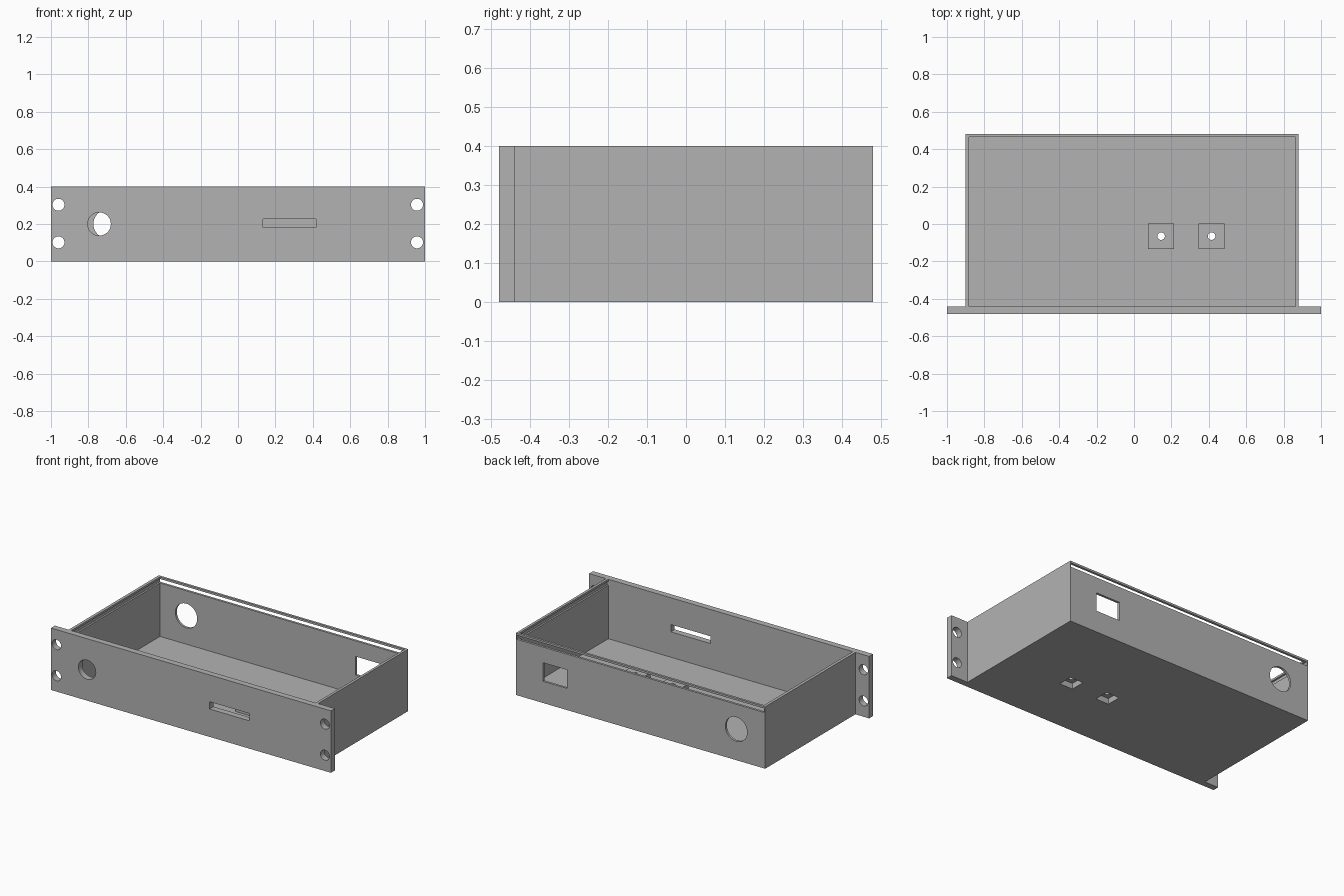
import bpy
import bmesh
from mathutils import Matrix, Vector

default = bpy.data.objects.get("Cube")
if default:
    bpy.data.objects.remove(default, do_unlink=True)

# One plain grey for the whole chassis
grey = bpy.data.materials.new("chassis_grey")
grey.use_nodes = True
GREY = (0.45, 0.45, 0.45, 1)
grey.diffuse_color = GREY
grey.node_tree.nodes["Principled BSDF"].inputs["Base Color"].default_value = GREY


def add_object(name, bm):
    mesh = bpy.data.meshes.new(name)
    bm.to_mesh(mesh)
    bm.free()
    mesh.materials.append(grey)
    obj = bpy.data.objects.new(name, mesh)
    bpy.context.collection.objects.link(obj)
    return obj


def box(name, x, y, z):
    """Box from (min, max) ranges along each axis."""
    lo, hi = Vector((x[0], y[0], z[0])), Vector((x[1], y[1], z[1]))
    bm = bmesh.new()
    place = Matrix.Translation((lo + hi) / 2) @ Matrix.Diagonal((*(hi - lo), 1))
    bmesh.ops.create_cube(bm, size=1, matrix=place)
    return add_object(name, bm)


def rod(name, centre, radius, length, axis):
    """Round cutter along y or z."""
    turn = Matrix.Rotation(1.5707963, 4, "X") if axis == "y" else Matrix()
    bm = bmesh.new()
    bmesh.ops.create_cone(bm, cap_ends=True, segments=48, radius1=radius,
                          radius2=radius, depth=length,
                          matrix=Matrix.Translation(centre) @ turn)
    return add_object(name, bm)


def cut(target, cutters):
    """Subtract the cutters, bake the result and remove them."""
    for c in cutters:
        c.hide_render = True
        mod = target.modifiers.new(c.name, "BOOLEAN")
        mod.operation = "DIFFERENCE"
        mod.solver = "EXACT"
        mod.object = c
    graph = bpy.context.evaluated_depsgraph_get()
    baked = bpy.data.meshes.new_from_object(target.evaluated_get(graph))
    target.modifiers.clear()
    target.data = baked
    for c in cutters:
        bpy.data.objects.remove(c, do_unlink=True)


# Main dimensions
LEFT, RIGHT = 0.88, -0.902
IN_LEFT, IN_RIGHT = 0.863, -0.883
FRONT, SEAM, BACK, IN_BACK = -0.48, -0.44, 0.48, 0.465
HEIGHT, FLOOR = 0.4, 0.016
PAD_TOP, POCKET_TOP, PAD_Y = 0.053, 0.037, -0.065
PADS = (0.145, 0.415)
GROOVE = 0.011


def pocket(x):
    return box("pocket_cutter", (x - 0.047, x + 0.047),
               (PAD_Y - 0.047, PAD_Y + 0.047), (-0.05, POCKET_TOP))


# Front panel with mounting holes, round opening and slot
panel = box("front_panel", (-1, 1), (FRONT, SEAM), (0, HEIGHT))
mid_y = (FRONT + SEAM) / 2
holes = [rod("mount_hole_cutter", (x, mid_y, z), 0.032, 0.2, "y")
         for x in (-0.96, 0.957) for z in (0.102, 0.303)]
holes.append(rod("round_opening_cutter", (-0.742, mid_y, 0.2), 0.062, 0.2, "y"))
holes.append(box("slot_cutter", (0.133, 0.417), (-0.6, -0.3), (0.18, 0.227)))
cut(panel, holes)

# Open tray: cavity, lid groove, rear openings and floor pockets
tray = box("tray", (RIGHT, LEFT), (SEAM, BACK), (0, HEIGHT))
tray_cutters = [
    box("cavity_cutter", (IN_RIGHT, IN_LEFT), (-0.6, IN_BACK), (FLOOR, 0.6)),
    box("lid_groove_cutter", (IN_RIGHT - GROOVE, IN_LEFT + GROOVE),
        (-0.7, 0.6), (0.361, 0.387)),
    rod("rear_round_cutter", (-0.695, IN_BACK, 0.2), 0.078, 0.2, "y"),
    box("rear_socket_cutter", (0.513, 0.685), (0.4, 0.6), (0.14, 0.26)),
]
tray_cutters += [pocket(x) for x in PADS]
cut(tray, tray_cutters)

# Raised mounting pads, hollow underneath with a screw hole on top
for x in PADS:
    pad = box("mounting_pad", (x - 0.07, x + 0.07),
              (PAD_Y - 0.068, PAD_Y + 0.068), (FLOOR, PAD_TOP))
    cut(pad, [pocket(x), rod("screw_hole_cutter", (x, PAD_Y, 0.05), 0.02, 0.3, "z")])

# Smooth the round holes, keep every edge sharp
for obj in bpy.context.collection.objects:
    obj.select_set(obj.type == "MESH" and grey.name in obj.data.materials)
bpy.context.view_layer.objects.active = tray
bpy.ops.object.shade_smooth_by_angle(angle=0.5)
